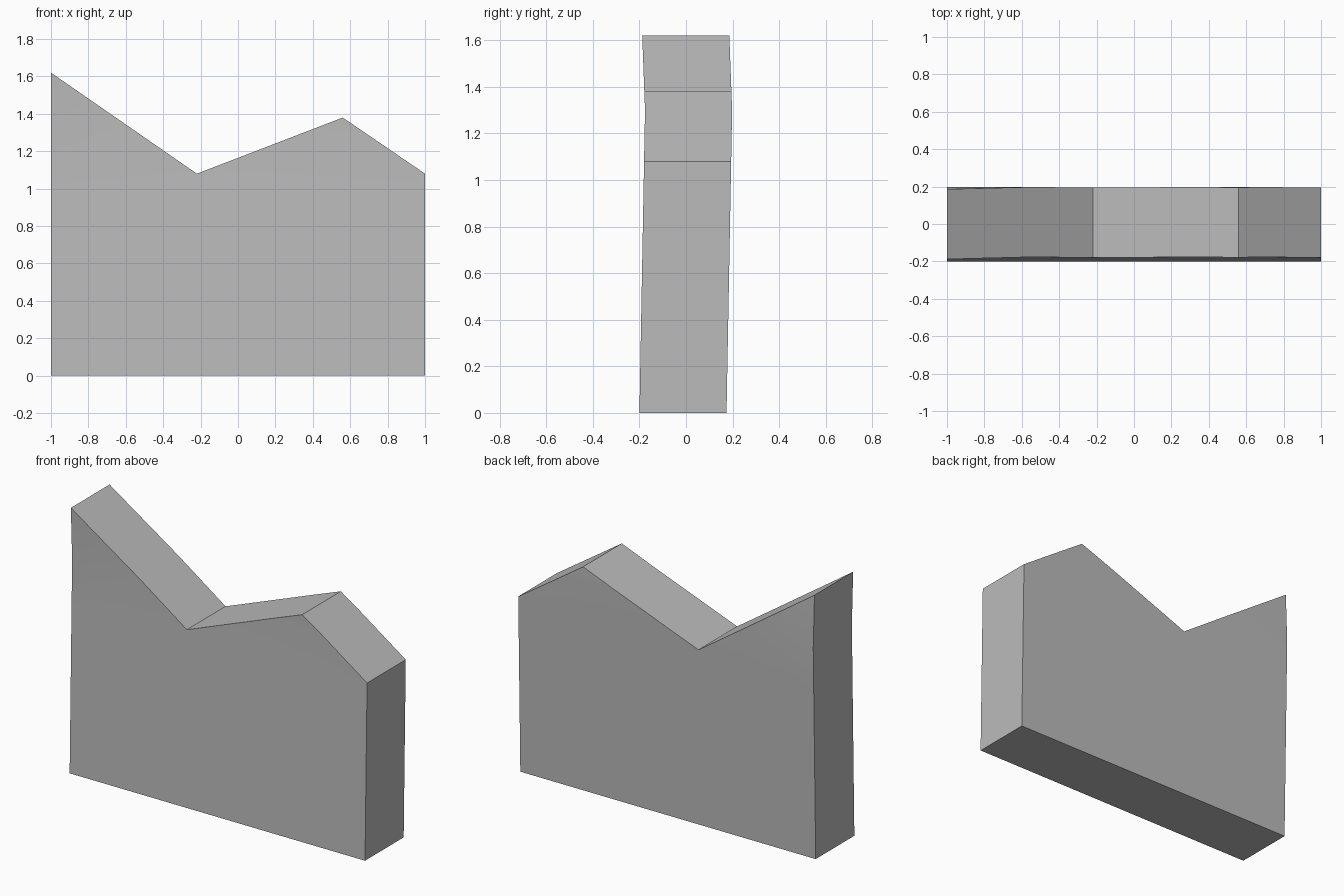
import bpy
import bmesh
from math import radians

cube = bpy.data.objects.get("Cube")
if cube:
    bpy.data.objects.remove(cube, do_unlink=True)

# Plain grey material
grey = bpy.data.materials.new("plain grey")
grey.use_nodes = True
colour = (0.5, 0.5, 0.5, 1.0)
grey.diffuse_color = colour
grey.node_tree.nodes["Principled BSDF"].inputs["Base Color"].default_value = colour

HALF_DEPTH = 0.187
BEND = 1.3
TOP = 1.62


def lean(z):
    """Slight backward lean that returns towards the tallest corner."""
    if z <= BEND:
        return -0.013 + 0.024 * z / BEND
    return 0.011 - 0.012 * (z - BEND) / (TOP - BEND)


# Notched outline of the slab, extruded through its depth
outline = [(-1, 0), (1, 0), (1, 1.08), (0.56, 1.38), (-0.22, 1.08), (-1, TOP)]
bm = bmesh.new()
front = bm.faces.new([bm.verts.new((x, -HALF_DEPTH, z)) for x, z in outline])
back = bmesh.ops.extrude_face_region(bm, geom=[front], use_keep_orig=True)
for v in back["geom"]:
    if isinstance(v, bmesh.types.BMVert):
        v.co.y = HALF_DEPTH

# Cut rows so the lean can bend
for z in (0.65, 1.0, BEND):
    bmesh.ops.bisect_plane(bm, geom=bm.verts[:] + bm.edges[:] + bm.faces[:],
                           plane_co=(0, 0, z), plane_no=(0, 0, 1))
for v in bm.verts:
    v.co.y += lean(v.co.z)
bmesh.ops.triangulate(bm, faces=[f for f in bm.faces if len(f.verts) > 4])
bmesh.ops.recalc_face_normals(bm, faces=bm.faces)

mesh = bpy.data.meshes.new("notched_slab")
bm.to_mesh(mesh)
bm.free()
mesh.materials.append(grey)
slab = bpy.data.objects.new("notched_slab", mesh)
bpy.context.collection.objects.link(slab)

# Smooth faces with sharp outer edges
bpy.context.view_layer.objects.active = slab
slab.select_set(True)
bpy.ops.object.shade_smooth_by_angle(angle=radians(30))
